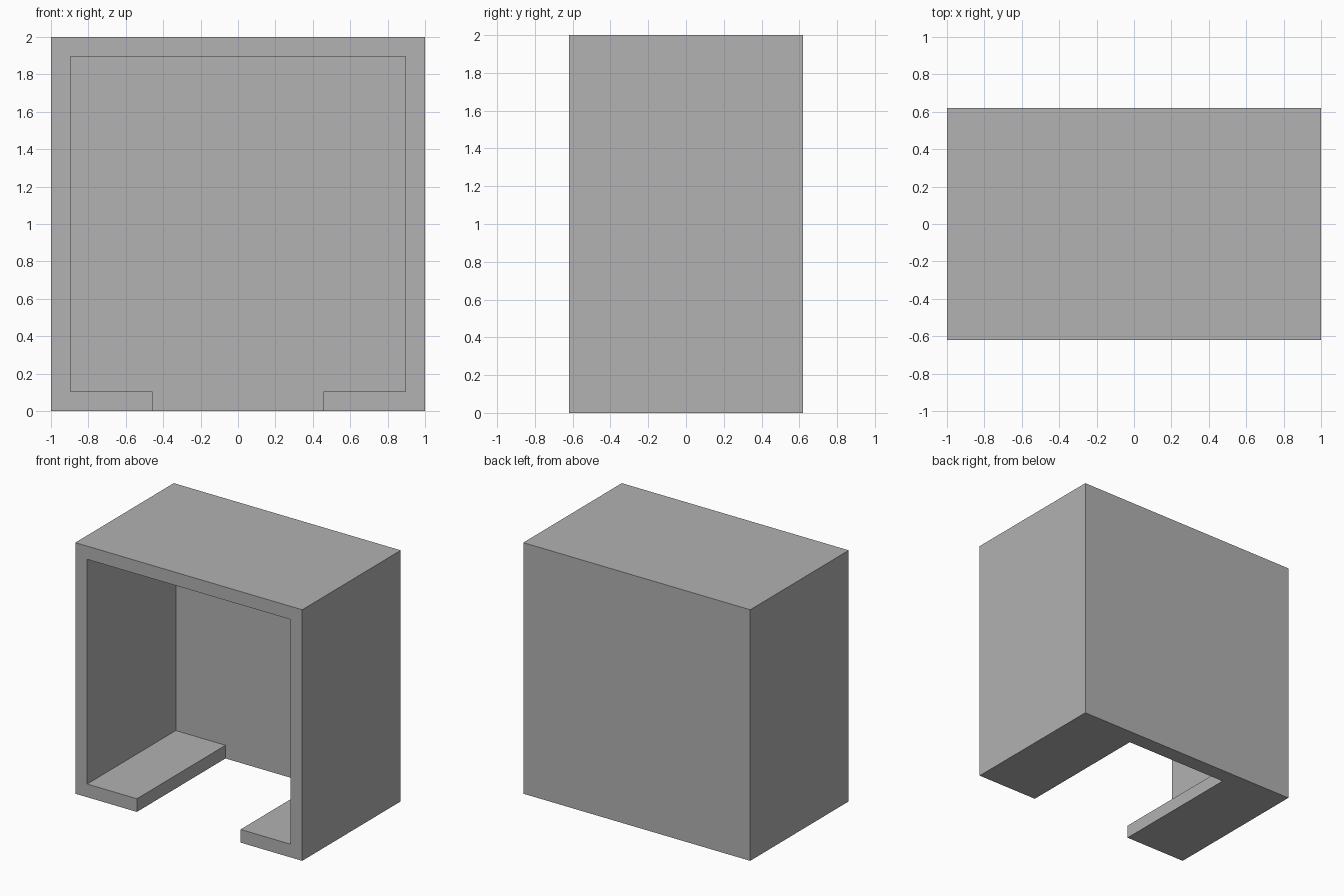
import bpy
import bmesh

# Remove the default cube
cube = bpy.data.objects.get("Cube")
if cube:
    bpy.data.objects.remove(cube, do_unlink=True)

WIDTH, DEPTH, HEIGHT = 2.0, 1.24, 2.0
WALL, BACK = 0.105, 0.125
SLOT = 0.457            # half width of the gap in the floor

grey = bpy.data.materials.new("plain grey")
colour = (0.445, 0.445, 0.445, 1)
grey.diffuse_color = colour
grey.use_nodes = True
grey.node_tree.nodes["Principled BSDF"].inputs["Base Color"].default_value = colour


def prism(name, profile, y0, y1):
    """Extrude an x-z profile from y0 to y1."""
    bm = bmesh.new()
    face = bm.faces.new([bm.verts.new((x, y0, z)) for x, z in profile])
    out = bmesh.ops.extrude_face_region(bm, geom=[face])
    verts = [v for v in out["geom"] if isinstance(v, bmesh.types.BMVert)]
    bmesh.ops.translate(bm, verts=verts, vec=(0, y1 - y0, 0))
    bmesh.ops.recalc_face_normals(bm, faces=bm.faces)
    mesh = bpy.data.meshes.new(name)
    bm.to_mesh(mesh)
    bm.free()
    mesh.materials.append(grey)
    obj = bpy.data.objects.new(name, mesh)
    bpy.context.collection.objects.link(obj)
    return obj


def mirrored(half):
    """Complete a right-hand half outline across x = 0."""
    return half + [(-x, z) for x, z in reversed(half)]


# Solid block
w, d = WIDTH / 2, DEPTH / 2
cabinet = prism("cabinet_shell", mirrored([(w, 0), (w, HEIGHT)]), -d, d)

# Cavity with the floor gap, open at the front and closed by the back wall
inner = w - WALL
cavity = prism("cavity_cutter",
               mirrored([(SLOT, -0.2), (SLOT, WALL), (inner, WALL), (inner, HEIGHT - WALL)]),
               -d - 0.2, d - BACK)
cavity.hide_render = True

cut = cabinet.modifiers.new("cavity", 'BOOLEAN')
cut.operation = 'DIFFERENCE'
cut.solver = 'EXACT'
cut.object = cavity
bpy.context.view_layer.objects.active = cabinet
bpy.ops.object.modifier_apply(modifier=cut.name)
bpy.data.objects.remove(cavity, do_unlink=True)
